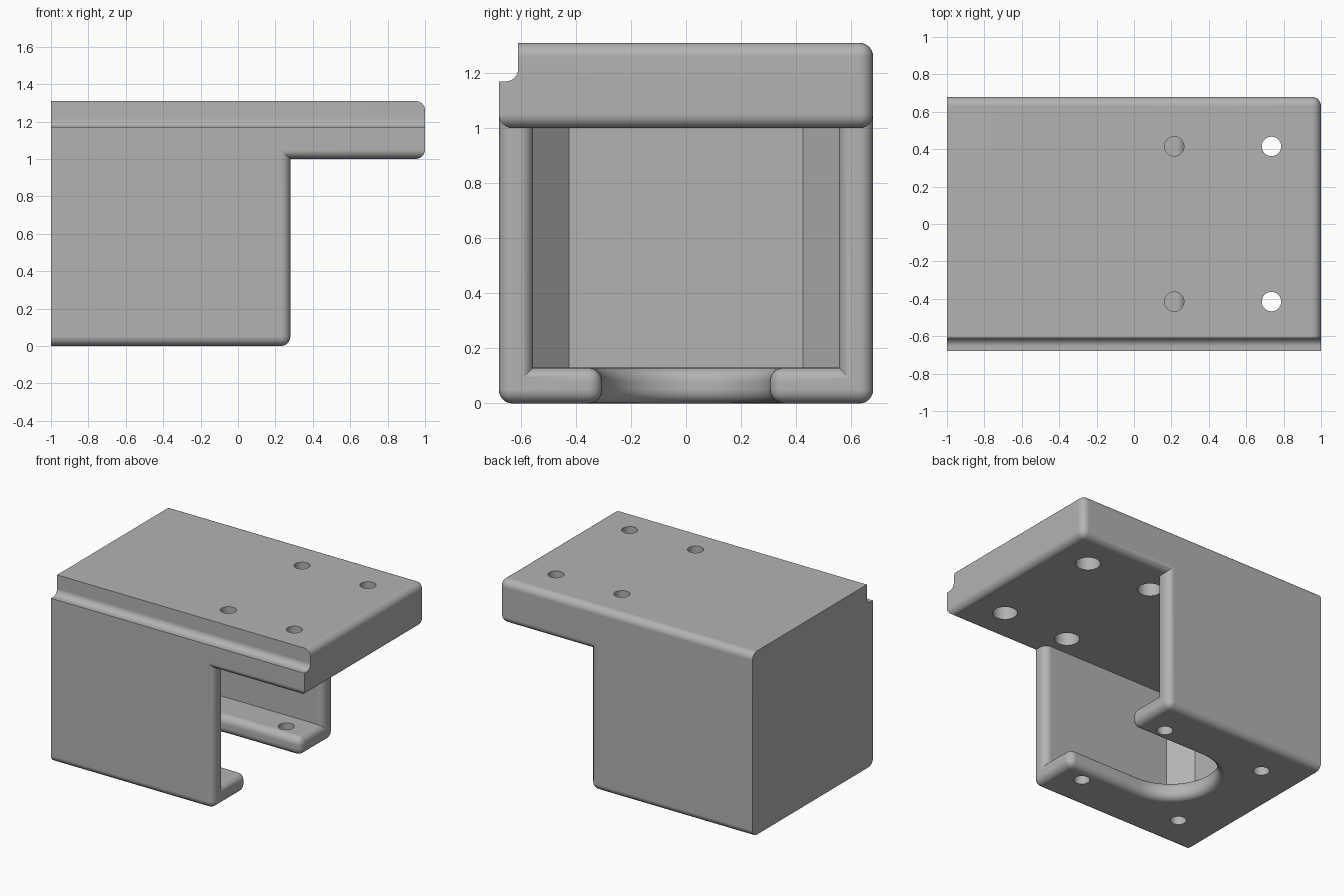
import bpy
import bmesh
import math
from mathutils import Vector

if "Cube" in bpy.data.objects:
    bpy.data.objects.remove(bpy.data.objects["Cube"], do_unlink=True)

HALF = 0.68          # half depth of the bracket
TOP, SHELF = 1.31, 1.0
LIP = 0.28           # open end of the lower box
INNER, FLOOR, BACK = 0.555, 0.13, -0.87
RADIUS = 0.05

grey = bpy.data.materials.new("plain_grey")
grey.use_nodes = True
colour = (0.45, 0.45, 0.45, 1)
grey.diffuse_color = colour
grey.node_tree.nodes["Principled BSDF"].inputs["Base Color"].default_value = colour


def prism(name, points, axis, start, end):
    """Extrude a 2D outline along x, y or z."""
    bm = bmesh.new()
    place = {"x": lambda a, b: (start, a, b),
             "y": lambda a, b: (a, start, b),
             "z": lambda a, b: (a, b, start)}[axis]
    face = bm.faces.new([bm.verts.new(place(a, b)) for a, b in points])
    new = bmesh.ops.extrude_face_region(bm, geom=[face])["geom"]
    shift = Vector([end - start if axis == k else 0 for k in "xyz"])
    bmesh.ops.translate(bm, vec=shift,
                        verts=[v for v in new if isinstance(v, bmesh.types.BMVert)])
    bmesh.ops.recalc_face_normals(bm, faces=bm.faces)
    mesh = bpy.data.meshes.new(name)
    bm.to_mesh(mesh)
    bm.free()
    mesh.materials.append(grey)
    obj = bpy.data.objects.new(name, mesh)
    bpy.context.collection.objects.link(obj)
    return obj


def arc(cx, cy, r, a0, a1, steps):
    angles = [math.radians(a0 + (a1 - a0) * i / steps) for i in range(steps + 1)]
    return [(cx + r * math.cos(a), cy + r * math.sin(a)) for a in angles]


def cut(target, cutter):
    """Subtract the cutter and bake the result."""
    mod = target.modifiers.new("cut", "BOOLEAN")
    mod.operation, mod.solver, mod.object = "DIFFERENCE", "EXACT", cutter
    graph = bpy.context.evaluated_depsgraph_get()
    mesh = bpy.data.meshes.new_from_object(target.evaluated_get(graph))
    target.modifiers.clear()
    target.data = mesh
    bpy.data.objects.remove(cutter, do_unlink=True)


def drill(target, x, y, r, z0, z1):
    cut(target, prism("drill", arc(x, y, r, 0, 360, 32)[:-1], "z", z0, z1))


# Bracket: a lower box with a shelf overhanging its open end
bracket = prism("bracket", [(-1, 0), (LIP, 0), (LIP, SHELF), (1, SHELF), (1, TOP), (-1, TOP)],
                "y", -HALF, HALF)

# Cavity with chamfered back corners
c = 0.13
cut(bracket, prism("cavity", [(LIP, -INNER), (LIP, INNER), (BACK + c, INNER), (BACK, INNER - c),
                              (BACK, c - INNER), (BACK + c, -INNER)], "z", FLOOR, SHELF))

# Round-ended slot in the floor
slot = arc(-0.305, 0, 0.305, 90, 270, 24)
cut(bracket, prism("slot", slot + [(0.5, -0.305), (0.5, 0.305)], "z", -0.2, 0.4))

# Fillet the outside edges, leaving the back end and the front ledge sharp
bm = bmesh.new()
bm.from_mesh(bracket.data)
bmesh.ops.remove_doubles(bm, verts=bm.verts, dist=0.0005)
bmesh.ops.dissolve_limit(bm, angle_limit=math.radians(1), verts=bm.verts, edges=bm.edges)
bm.normal_update()


def on(edge, axis, value):
    return all(abs(v.co[axis] - value) < 0.002 for v in edge.verts)


def rounded(edge):
    if len(edge.link_faces) != 2 or not edge.is_convex:
        return False
    if edge.calc_face_angle() < math.radians(60) or on(edge, 0, -1):
        return False
    return not (on(edge, 1, -HALF) and (on(edge, 2, TOP) or on(edge, 0, 1)))


bmesh.ops.bevel(bm, geom=[e for e in bm.edges if rounded(e)], offset=RADIUS,
                offset_type="OFFSET", segments=6, profile=0.5, affect="EDGES",
                clamp_overlap=False)
bm.to_mesh(bracket.data)
bm.free()

# Ledge along the front top edge with a concave inner corner
ledge = [(-0.8, TOP + 0.1), (-0.8, 1.17)] + arc(-0.655, 1.215, 0.045, 270, 360, 8)
cut(bracket, prism("ledge", ledge + [(-0.61, TOP + 0.1)], "x", -1.2, 1.2))

# Screw holes: counterbored from below in the shelf, plain in the floor
for y in (-0.415, 0.415):
    for x in (0.215, 0.735):
        drill(bracket, x, y, 0.052, 0.8, 1.5)
        drill(bracket, x, y, 0.08, 0.8, 1.2)
    for x in (-0.72, 0.09):
        drill(bracket, x, y, 0.052, -0.2, 0.3)

# Smooth fillets with flat faces kept flat
bpy.ops.object.select_all(action="DESELECT")
bracket.select_set(True)
bpy.context.view_layer.objects.active = bracket
bpy.ops.object.shade_smooth_by_angle(angle=math.radians(30))
flat = bracket.modifiers.new("flat_normals", "WEIGHTED_NORMAL")
flat.keep_sharp = True
